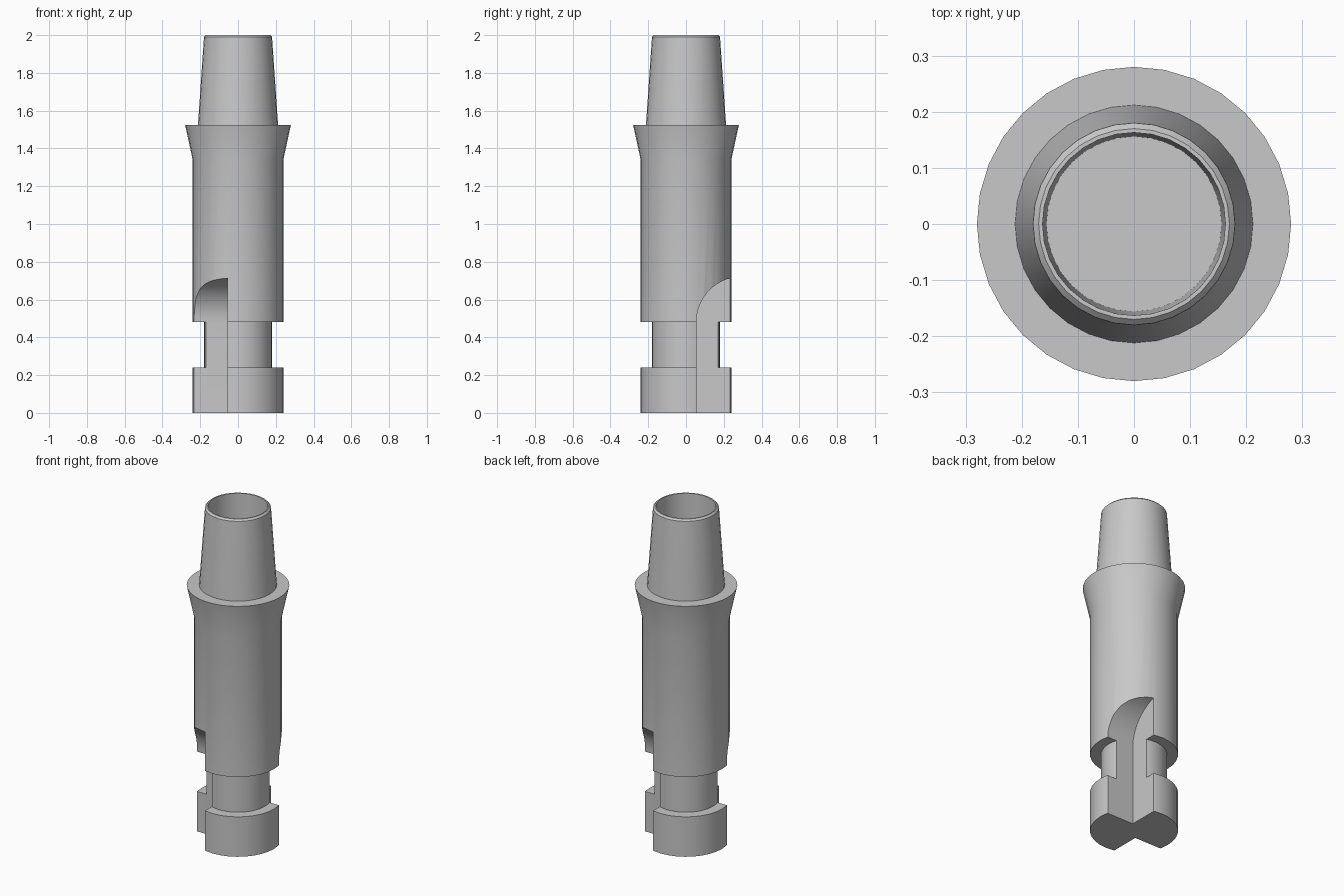
import bpy, bmesh, math

SIDES = 32
WALL = 0.055      # offset of the notch walls from the axis
ARC = 0.242       # radius of the notch ceiling
NECK_TOP = 0.48

cube = bpy.data.objects.get("Cube")
if cube:
    bpy.data.objects.remove(cube, do_unlink=True)

grey = bpy.data.materials.new("plain grey")
grey.use_nodes = True
colour = (0.58, 0.58, 0.58, 1)
grey.diffuse_color = colour
grey.node_tree.nodes["Principled BSDF"].inputs["Base Color"].default_value = colour


def make_object(name, bm):
    bmesh.ops.recalc_face_normals(bm, faces=bm.faces)
    mesh = bpy.data.meshes.new(name)
    bm.to_mesh(mesh)
    bm.free()
    mesh.materials.append(grey)
    obj = bpy.data.objects.new(name, mesh)
    bpy.context.collection.objects.link(obj)
    return obj


def lathe(name, profile):
    """Turn a list of (radius, height) around z, capping both ends."""
    bm = bmesh.new()
    rings = []
    for r, z in profile:
        angles = [math.tau * i / SIDES for i in range(SIDES)]
        rings.append([bm.verts.new((r * math.cos(a), r * math.sin(a), z)) for a in angles])
    for low, high in zip(rings, rings[1:]):
        for i in range(SIDES):
            j = (i + 1) % SIDES
            bm.faces.new((low[i], low[j], high[j], high[i]))
    bm.faces.new(rings[0])
    bm.faces.new(rings[-1])
    return make_object(name, bm)


def notch_cutter(name, side):
    """Prism with a rounded ceiling; side = -1 gives the half-turned twin."""
    outline = [(0.5, -0.1), (WALL, -0.1)]
    for i in range(17):
        a = math.pi / 2 * i / 16
        outline.append((WALL + ARC * (1 - math.cos(a)), NECK_TOP + ARC * math.sin(a)))
    outline.append((0.5, NECK_TOP + ARC))
    bm = bmesh.new()
    ends = [[bm.verts.new((side * x, side * y, z)) for y, z in outline] for x in (WALL, 0.5)]
    for i in range(len(outline)):
        j = (i + 1) % len(outline)
        bm.faces.new((ends[0][i], ends[0][j], ends[1][j], ends[1][i]))
    bm.faces.new(ends[0])
    bm.faces.new(ends[1])
    obj = make_object(name, bm)
    obj.hide_render = True
    return obj


# Turned body: foot, neck, barrel, flared collar, tapered hollow spigot
body = lathe("connector_body", [
    (0.24, 0), (0.24, 0.24),
    (0.18, 0.24), (0.18, NECK_TOP),
    (0.24, NECK_TOP), (0.24, 1.34),
    (0.28, 1.525), (0.212, 1.525),
    (0.18, 1.99), (0.17, 2.0),
    (0.163, 2.0), (0.156, 1.5),
])

# Two opposite corner notches
for name, side in (("back_notch_cutter", 1), ("front_notch_cutter", -1)):
    cutter = notch_cutter(name, side)
    cut = body.modifiers.new(name, 'BOOLEAN')
    cut.operation = 'DIFFERENCE'
    cut.solver = 'EXACT'
    cut.object = cutter
    bpy.context.view_layer.objects.active = body
    bpy.ops.object.modifier_apply(modifier=cut.name)
    bpy.data.objects.remove(cutter, do_unlink=True)

bpy.ops.object.select_all(action='DESELECT')
body.select_set(True)
bpy.context.view_layer.objects.active = body
bpy.ops.object.shade_smooth_by_angle(angle=math.radians(30))
